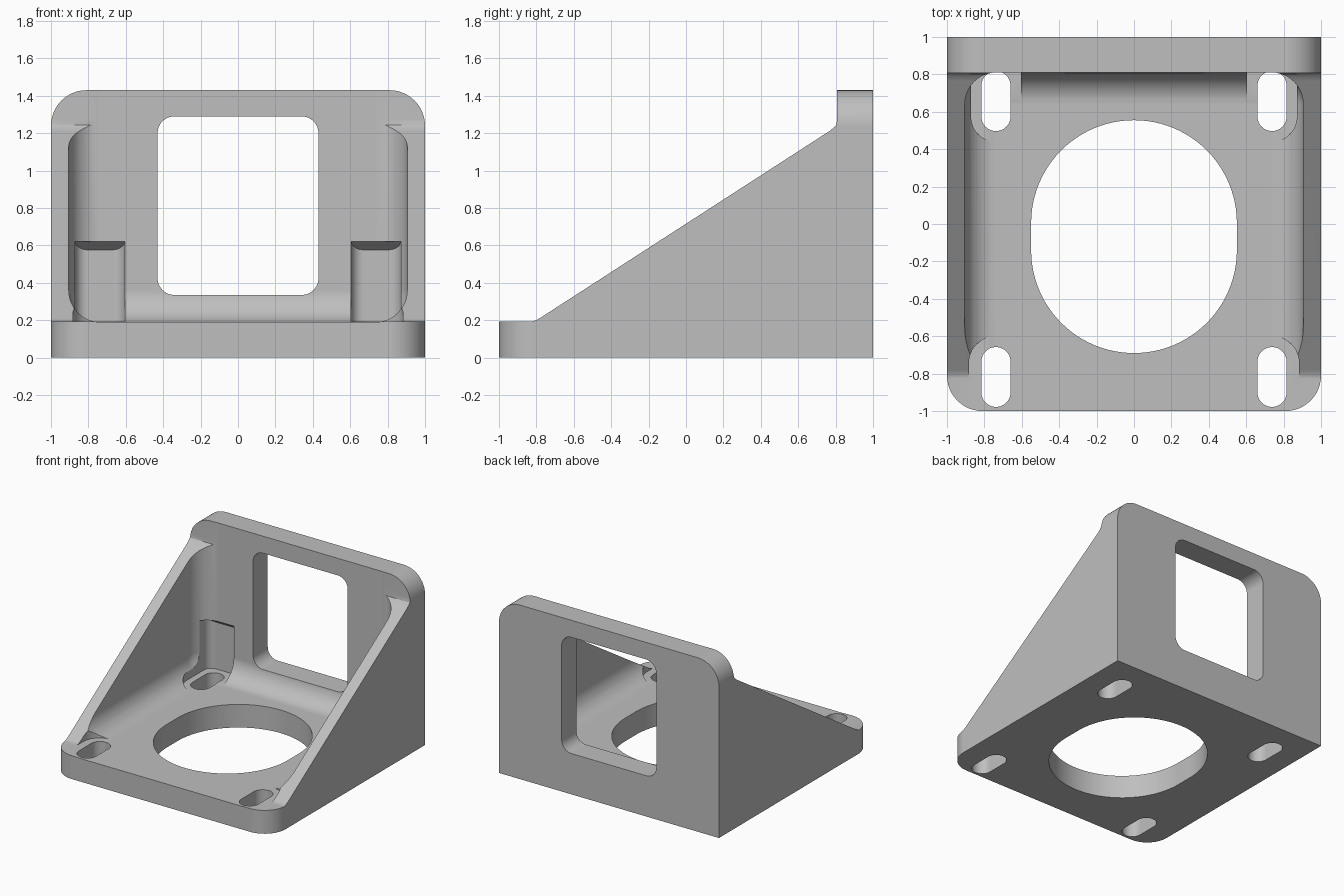
import bpy, bmesh
from math import sin, cos, pi, radians
from mathutils import Vector

cube = bpy.data.objects.get("Cube")
if cube:
    bpy.data.objects.remove(cube)

FLOOR, WALL, INNER = 0.19, 0.81, 0.905   # floor top, back wall front, inner rib face


def rounded(a0, a1, b0, b1, radii, steps=12):
    """Rounded rectangle; radii run from the (a1, b1) corner anticlockwise."""
    points = []
    corners = ((a1, b1, 1, 1), (a0, b1, -1, 1), (a0, b0, -1, -1), (a1, b0, 1, -1))
    for i, ((a, b, sa, sb), r) in enumerate(zip(corners, radii)):
        if r == 0:
            points.append((a, b))
            continue
        for k in range(steps + 1):
            t = pi / 2 * (i + k / steps)
            p = (a - sa * r + r * cos(t), b - sb * r + r * sin(t))
            if not points or (Vector(p) - Vector(points[-1])).length > 1e-4:
                points.append(p)
    if (Vector(points[0]) - Vector(points[-1])).length < 1e-4:
        points.pop()
    return points


def prism(name, points, axis, low, high, cut=None):
    """Extrude an outline along an axis, optionally trimmed by a plane."""
    place = {"x": lambda a, b, c: (c, a, b),
             "y": lambda a, b, c: (a, c, b),
             "z": lambda a, b, c: (a, b, c)}[axis]
    bm = bmesh.new()
    rings = [[bm.verts.new(place(a, b, c)) for a, b in points] for c in (low, high)]
    bm.faces.new(rings[0])
    bm.faces.new(rings[1])
    n = len(points)
    for i in range(n):
        j = (i + 1) % n
        bm.faces.new((rings[0][i], rings[0][j], rings[1][j], rings[1][i]))
    if cut:
        bmesh.ops.bisect_plane(bm, geom=bm.verts[:] + bm.edges[:] + bm.faces[:],
                               plane_co=cut[0], plane_no=cut[1], clear_outer=True)
        bmesh.ops.holes_fill(bm, edges=[e for e in bm.edges if e.is_boundary], sides=0)
    bmesh.ops.recalc_face_normals(bm, faces=bm.faces[:])
    mesh = bpy.data.meshes.new(name)
    bm.to_mesh(mesh)
    bm.free()
    obj = bpy.data.objects.new(name, mesh)
    bpy.context.collection.objects.link(obj)
    return obj


def apply_all(obj):
    bpy.ops.object.select_all(action="DESELECT")
    obj.select_set(True)
    bpy.context.view_layer.objects.active = obj
    for mod in list(obj.modifiers):
        bpy.ops.object.modifier_apply(modifier=mod.name)


def combine(obj, cutter, operation="DIFFERENCE"):
    mod = obj.modifiers.new("cut", "BOOLEAN")
    mod.object, mod.operation, mod.solver = cutter, operation, "EXACT"
    apply_all(obj)
    bpy.data.objects.remove(cutter)


# Body: side profile with sloping ribs
side = [(-1, 0), (1, 0), (1, 1.43), (0.808, 1.43), (0.808, 1.27), (0.803, 1.245),
        (0.79, 1.23), (0.765, 1.21), (-0.78, 0.212), (-0.8, 0.201), (-0.825, 0.192), (-1, 0.192)]
bracket = prism("angle_bracket", side, "x", -1, 1)

# Rounded front corners of the base and top corners of the back wall
combine(bracket, prism("plan", rounded(-1, 1, -1, 1.1, (0, 0, 0.19, 0.19)), "z", -1, 2), "INTERSECT")
combine(bracket, prism("front", rounded(-1, 1, -0.1, 1.43, (0.19, 0.19, 0, 0)), "y", -2, 2), "INTERSECT")

# Inner space, filleted along floor and wall
cavity = prism("cavity", rounded(-INNER, INNER, -2, WALL, (0, 0, 0, 0)), "z", FLOOR, 3)
bevel = cavity.modifiers.new("fillet", "BEVEL")
bevel.width, bevel.segments, bevel.limit_method = 0.17, 12, "NONE"
apply_all(cavity)
combine(bracket, cavity)

# Window in the back wall and large hole in the base
combine(bracket, prism("window", rounded(-0.43, 0.43, 0.335, 1.29, (0.09,) * 4), "y", 0.5, 1.5))
combine(bracket, prism("bore", rounded(-0.55, 0.55, -0.69, 0.555, (0.55,) * 4, 24), "z", -1, 0.6))

# Bolt slots with clearance pockets
for s in (-1, 1):
    x = s * 0.738
    pocket = rounded(x - 0.133, x + 0.133, 0.44, 0.868, (0.065, 0.065, 0.133, 0.133))
    combine(bracket, prism("back_pocket", pocket, "z", 0.192, 0.62,
                           ((0, WALL, 0.62), (0, 0.75, 1))))
    pocket = rounded(x - 0.145, x + 0.145, -1.03, -0.6, (0.145,) * 4)
    combine(bracket, prism("front_pocket", pocket, "z", 0.192, 0.62))
    for y in (-0.818, 0.657):
        slot = rounded(x - 0.078, x + 0.078, y - 0.16, y + 0.16, (0.078,) * 4)
        combine(bracket, prism("slot", slot, "z", -1, 0.4))

# Grey material and smooth shading
grey = bpy.data.materials.new("plain_grey")
grey.use_nodes = True
colour = (0.52, 0.52, 0.52, 1)
grey.diffuse_color = colour
grey.node_tree.nodes["Principled BSDF"].inputs["Base Color"].default_value = colour
bracket.data.materials.clear()
bracket.data.materials.append(grey)
for face in bracket.data.polygons:
    face.material_index = 0
apply_all(bracket)
bpy.ops.object.shade_smooth_by_angle(angle=radians(25))
weighted = bracket.modifiers.new("weighted_normals", "WEIGHTED_NORMAL")
weighted.keep_sharp = True
